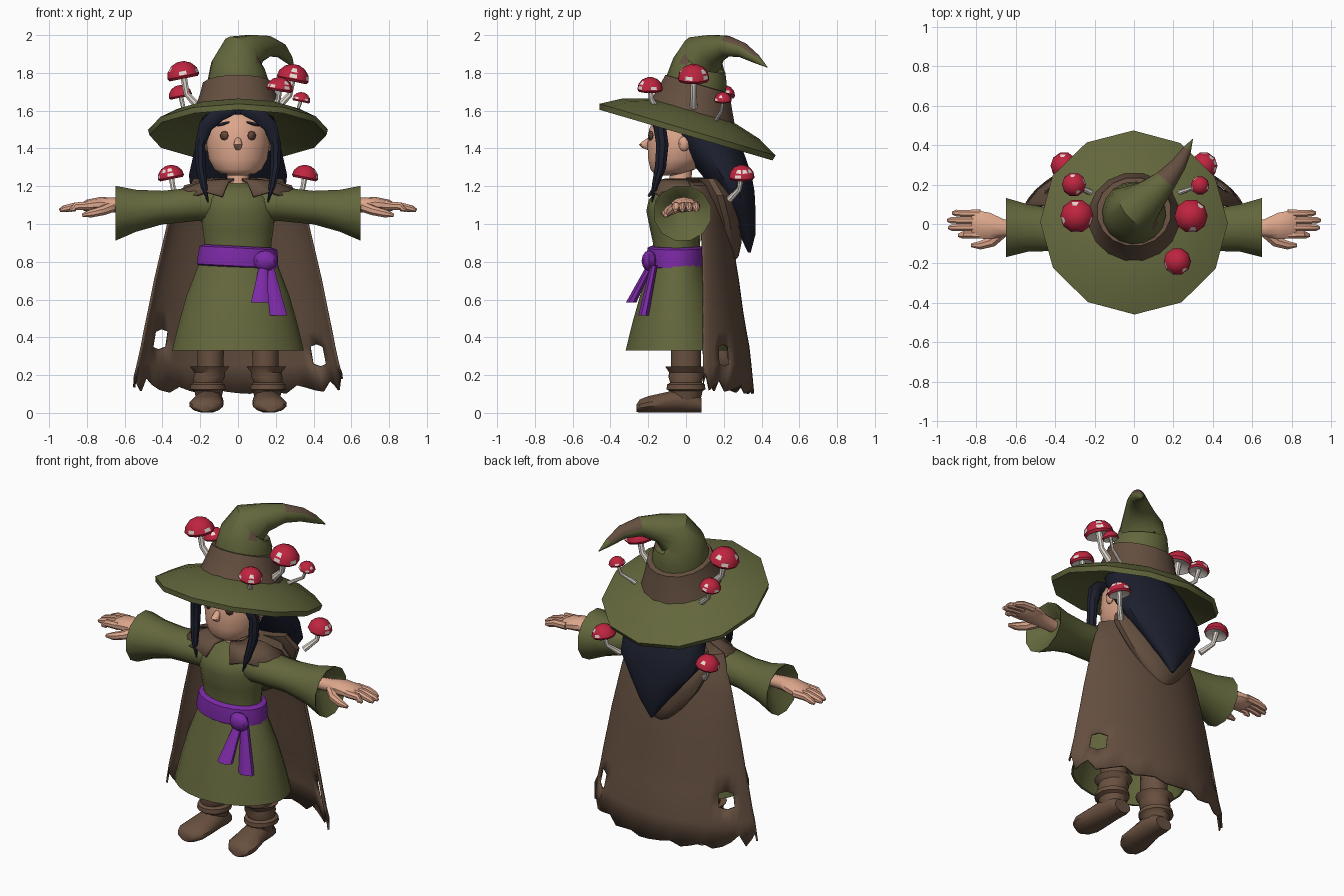
import bpy, bmesh, math, random
from mathutils import Vector, Matrix

random.seed(4)


def material(name, col):
    m = bpy.data.materials.new(name)
    m.diffuse_color = (*col, 1)
    return m


GREEN = material("olive cloth", (0.125, 0.135, 0.045))
CAPE = material("cape brown", (0.128, 0.078, 0.051))
BOOT = material("boot leather", (0.14, 0.08, 0.05))
SKIN = material("skin", (0.72, 0.38, 0.26))
HAIR = material("dark hair", (0.012, 0.014, 0.028))
PURPLE = material("purple sash", (0.20, 0.023, 0.38))
RED = material("mushroom red", (0.52, 0.018, 0.05))
WHITE = material("mushroom white", (0.80, 0.74, 0.67))
EYE = material("eye brown", (0.13, 0.06, 0.04))
X, Y, Z = Vector((1, 0, 0)), Vector((0, 1, 0)), Vector((0, 0, 1))


def finish(name, bm, *mats, solid=0):
    bmesh.ops.recalc_face_normals(bm, faces=bm.faces)
    me = bpy.data.meshes.new(name)
    bm.to_mesh(me)
    bm.free()
    ob = bpy.data.objects.new(name, me)
    bpy.context.collection.objects.link(ob)
    for m in mats:
        me.materials.append(m)
    if solid:
        mod = ob.modifiers.new("thickness", "SOLIDIFY")
        mod.thickness, mod.offset = solid, 0
    return ob


def tube(name, pts, *mats, n=12, ref=Y, axis=None, side=1, rule=None):
    """Loft elliptical rings (x, y, z, a, b) along a path; b lies along ref."""
    bm = bmesh.new()
    cs = [Vector(p[:3]) for p in pts]
    rings = []
    for i, p in enumerate(pts):
        t = axis or (cs[min(i + 1, len(cs) - 1)] - cs[max(i - 1, 0)]).normalized()
        u = t.cross(ref).normalized()
        v = u.cross(t)
        ring = []
        for k in range(n):
            ang = math.tau * (k + 0.5) / n
            co = cs[i] + u * p[3] * math.cos(ang) + v * p[4] * math.sin(ang)
            ring.append(bm.verts.new((co.x * side, co.y, co.z)))
        rings.append(ring)
    for i in range(len(rings) - 1):
        for k in range(n):
            a, b = rings[i], rings[i + 1]
            f = bm.faces.new((a[k], a[(k + 1) % n], b[(k + 1) % n], b[k]))
            f.material_index = rule(i, k) if rule else 0
    bm.faces.new(rings[0])
    bm.faces.new(rings[-1])
    return finish(name, bm, *mats)


def ball(name, c, r, mat, seg=16):
    bm = bmesh.new()
    bmesh.ops.create_uvsphere(bm, u_segments=seg, v_segments=seg // 2 + 2, radius=1)
    bm.transform(Matrix.Translation(c) @ Matrix.Diagonal((*r, 1)))
    return finish(name, bm, mat)


def sheet(name, rows, mat, thick, holes=()):
    bm = bmesh.new()
    vs = [[bm.verts.new(p) for p in row] for row in rows]
    for j in range(len(vs) - 1):
        for i in range(len(vs[0]) - 1):
            if (j, i) not in holes:
                bm.faces.new((vs[j][i], vs[j][i + 1], vs[j + 1][i + 1], vs[j + 1][i]))
    return finish(name, bm, mat, solid=thick)


# Torso, skirt and sash
tube("torso", [(0, -.05, .8, .18, .125), (0, -.05, .9, .18, .125), (0, -.055, .97, .19, .135),
               (0, -.06, 1.07, .2, .15), (0, -.055, 1.13, .19, .142), (0, -.035, 1.19, .14, .1),
               (0, -.02, 1.22, .07, .06)], GREEN, n=18, axis=Z)
tube("skirt", [(0, -.05, .85, .185, .13), (0, -.05, .75, .225, .155), (0, -.05, .62, .275, .195),
               (0, -.05, .48, .315, .235), (0, -.05, .33, .352, .272), (0, -.05, .332, .342, .262),
               (0, -.05, .5, .295, .215)], GREEN, n=24, axis=Z)
sash = tube("sash", [(0, 0, -.06, .2, .14), (0, 0, -.05, .219, .155), (0, 0, .0, .215, .156),
                     (0, 0, .045, .208, .15), (0, 0, .055, .185, .13)], PURPLE, n=20, axis=Z)
sash.data.transform(Matrix.Translation((0, -.055, .828)) @ Matrix.Rotation(.05, 4, 'Y'))
ball("sash_knot", (.145, -.195, .805), (.064, .04, .055), PURPLE, 8)
for a, b in (((.135, -.19, .78), (.115, -.29, .585)), ((.165, -.17, .78), (.215, -.225, .515))):
    m = [(p + q) / 2 for p, q in zip(a, b)]
    tube("sash_tail", [(*a, .025, .02), (*m, .037, .025), (*b, .05, .03)], PURPLE, n=8, axis=Z)

# Arms, hands and boots, mirrored
for s in (1, -1):
    tube("sleeve", [(.1, -.05, 1.1, .1, .09), (.22, -.045, 1.105, .12, .092), (.4, -.03, 1.087, .11, .092),
                    (.54, -.02, 1.07, .125, .115), (.648, -.018, 1.057, .155, .15),
                    (.642, -.018, 1.057, .143, .138), (.57, -.02, 1.08, .06, .06)],
         GREEN, n=12, ref=Z, axis=X, side=s)
    tube("palm", [(.55, -.025, 1.095, .038, .034), (.66, -.02, 1.1, .046, .04), (.73, -.01, 1.103, .07, .04),
                  (.8, -.002, 1.097, .075, .032), (.825, 0, 1.094, .062, .02)], SKIN, n=10, ref=Z, axis=X, side=s)
    for y, tip in ((-.054, .89), (-.018, .94), (.018, .945), (.053, .92)):
        tube("finger", [(.78, y, 1.097, .022, .024), (.86, y, 1.094, .02, .022),
                        (tip - .02, y * 1.05, 1.08, .018, .018), (tip, y * 1.05, 1.072, .009, .009)],
             SKIN, n=8, ref=Z, side=s)
    tube("thumb", [(.67, -.045, 1.09, .03, .03), (.72, -.09, 1.07, .028, .026),
                   (.78, -.108, 1.055, .023, .022), (.825, -.108, 1.046, .01, .01)],
         SKIN, n=8, ref=Z, side=s)
    tube("leg", [(.145, 0, .2, .07, .08), (.145, 0, .45, .075, .085)], BOOT, n=12, axis=Z, side=s)
    tube("boot_shaft", [(.155, 0, .06, .064, .075), (.155, 0, .115, .078, .088), (.16, 0, .125, .096, .103),
                        (.16, 0, .15, .094, .1), (.16, 0, .16, .076, .084), (.152, 0, .19, .085, .093),
                        (.15, 0, .215, .083, .09), (.15, 0, .245, .107, .11), (.15, 0, .232, .075, .08)],
         BOOT, n=14, axis=Z, side=s)
    tube("boot_foot", [(.15, .082, .04, .055, .04), (.15, .05, .055, .068, .055), (.152, -.03, .065, .073, .065),
                       (.16, -.12, .054, .085, .054), (.168, -.2, .045, .092, .045),
                       (.173, -.245, .036, .07, .036), (.174, -.262, .025, .035, .02)],
         BOOT, n=12, ref=Z, axis=-Y, side=s)

# Cape with ragged hem and six-sided torn holes
N = 26
levels = [(1.24, .13, .0, .12), (1.2, .28, .03, .17), (1.1, .335, .07, .2), (1.0, .37, .08, .22),
          (.85, .405, .085, .25), (.7, .44, .088, .275), (.55, .47, .09, .295), (.43, .495, .09, .315),
          (.35, .51, .09, .33), (.26, .53, .09, .34), (.15, .55, .09, .355)]
rows = []
for j, (z, w, yf, yb) in enumerate(levels):
    row = []
    for i in range(N + 1):
        a = math.pi * (i / N - .5)
        c = max(0, math.cos(a))
        rag = 0
        if j == len(levels) - 1:
            rag = (-.015, .05, .015, -.02, .07, .03, 0)[i % 7] * (1 - .75 * c * c) - .045 * c
        if (j, i) in ((7, 5), (8, N - 5)):
            rag = .014
        if (j, i) in ((8, 5), (9, N - 5)):
            rag = -.014
        row.append((w * math.sin(a), yf + (yb - yf) * c ** 1.45, z + rag))
    rows.append(row)
sheet("cape", rows, CAPE, .012, holes={(7, 4), (7, 5), (8, N - 6), (8, N - 5)})
tube("hood", [(0, .13, 1.24, .24, .08), (0, .18, 1.15, .29, .085), (0, .215, 1.02, .23, .075),
              (0, .235, .9, .14, .06), (0, .24, .83, .07, .04), (0, .24, .8, .02, .015)],
     CAPE, n=16, axis=Z)

# Collar flaps, open at the throat
rows = []
for r, (rx, ry, z) in enumerate(((.08, .075, 1.235), (.18, .13, 1.222), (.3, .175, 1.18))):
    row = []
    for i in range(19):
        a = math.radians(-74 + 328 * i / 18)
        point = (.035 * (i in (0, 2, 16, 18)) + .01 * (i in (1, 17))) * (r == 2)
        row.append((rx * math.cos(a), -.03 + ry * math.sin(a), z - point))
    rows.append(row)
sheet("collar", rows, CAPE, .014)

# Head and face
tube("neck", [(0, -.025, 1.19, .065, .065), (0, -.03, 1.24, .06, .06), (0, -.02, 1.32, .055, .06)],
     SKIN, n=12, axis=Z)
tube("head", [(0, -.1, 1.257, .05, .045), (0, -.09, 1.266, .09, .08), (0, -.07, 1.29, .128, .12),
              (0, -.045, 1.345, .157, .157), (0, -.033, 1.42, .168, .173), (0, -.03, 1.5, .162, .168),
              (0, -.03, 1.56, .13, .14), (0, -.03, 1.61, .06, .07)], SKIN, n=20, axis=Z)
tube("nose", [(0, -.185, 1.46, .012, .012), (0, -.206, 1.437, .02, .024), (0, -.22, 1.42, .024, .03),
              (0, -.21, 1.402, .018, .02), (0, -.195, 1.392, .01, .01)], SKIN, n=10, axis=Z)


def face_plate(name, cx, cz, rx, rz, tilt, mat, head_rx, head_ry):
    bm = bmesh.new()
    vs = []
    for k in range(8):
        a = math.tau * k / 8
        x = cx + rx * math.cos(a)
        z = cz + rz * math.sin(a) + tilt * (x - cx)
        vs.append(bm.verts.new((x, -.034 - head_ry * math.sqrt(1 - (x / head_rx) ** 2), z)))
    bm.faces.new(vs)
    finish(name, bm, mat, solid=.007)


for s in (1, -1):
    face_plate("eye", s * .073, 1.468, .021, .025, 0, EYE, .166, .172)
    face_plate("eyebrow", s * .08, 1.53, .035, .008, -.3 * s, HAIR, .148, .157)
    ball("ear", (s * .168, -.01, 1.425), (.018, .03, .04), SKIN, 8)
    tube("front_lock", [(.02, -.17, 1.61, .03, .02), (.1, -.17, 1.585, .045, .03), (.17, -.14, 1.52, .04, .035),
                        (.2, -.125, 1.42, .03, .035), (.198, -.135, 1.3, .027, .032),
                        (.18, -.165, 1.2, .02, .018), (.158, -.18, 1.115, .003, .003)],
         HAIR, n=8, side=s)

# Long back hair sweeping to a point
tube("back_hair", [(0, .01, 1.61, .18, .17), (0, .05, 1.52, .205, .165), (0, .14, 1.39, .235, .165),
                   (0, .215, 1.26, .265, .135), (0, .26, 1.17, .255, .105), (0, .295, 1.06, .17, .075),
                   (0, .325, .95, .085, .045), (0, .335, .85, .008, .008)], HAIR, n=16, axis=Z)

# Hat: tilted brim, band and curled crown
tilt = Matrix.Translation((0, .005, 1.49)) @ Matrix.Rotation(-.285, 4, 'X')
brim = tube("hat_brim", [(0, 0, .12, .2, .2), (0, 0, .108, .25, .25), (0, 0, .07, .37, .38),
                         (0, 0, .01, .475, .487), (0, 0, -.02, .468, .478), (0, 0, .03, .36, .37),
                         (0, 0, .07, .2, .2)], GREEN, n=12, axis=Z)
brim.data.transform(Matrix.Rotation(math.radians(15), 4, 'Z'))
brim.data.transform(tilt)
band = tube("hat_band", [(0, 0, .085, .245, .245), (0, 0, .12, .23, .23), (0, -.01, .2, .203, .2),
                         (0, -.015, .255, .19, .182), (0, -.015, .258, .14, .14)], CAPE, n=16, axis=Z)
band.data.transform(tilt)
tube("hat_crown", [(0, .05, 1.66, .155, .155), (0, .055, 1.76, .162, .162), (.0, .07, 1.84, .143, .143),
                   (.02, .09, 1.895, .122, .122), (.085, .145, 1.925, .08, .088), (.16, .22, 1.942, .055, .06),
                   (.225, .3, 1.92, .04, .04), (.265, .37, 1.875, .025, .025), (.297, .43, 1.83, .002, .002)],
     GREEN, CAPE, n=16, ref=Vector((-.78, .62, 0)),
     rule=lambda i, k: int((i in (5, 6) and k in (0, 1, 2, 13, 14, 15)) or (i == 2 and k in (8, 11))))


# Mushrooms: domed spotted cap, pale gills and bent stem
def mushroom(cap, r, base, lean):
    c, b = Vector(cap), Vector(base)
    bm = bmesh.new()
    n, prof = 10, ((.15, .08), (.88, -.18), (1, -.02), (.92, .35), (.62, .7), (.22, .88))
    rings = [[bm.verts.new((r * q * math.cos(math.tau * k / n), r * q * math.sin(math.tau * k / n), r * h))
              for k in range(n)] for q, h in prof]
    dome = []
    for i in range(len(rings) - 1):
        for k in range(n):
            f = bm.faces.new((rings[i][k], rings[i][(k + 1) % n], rings[i + 1][(k + 1) % n], rings[i + 1][k]))
            f.material_index = int(i == 0)
            if i in (2, 3):
                dome.append(f)
    bm.faces.new(rings[0]).material_index = 1
    bm.faces.new(rings[-1])
    bmesh.ops.recalc_face_normals(bm, faces=bm.faces)
    spots = random.sample(dome, 5)
    bmesh.ops.inset_individual(bm, faces=spots, thickness=r * .1)
    for f in spots:
        f.material_index = 1
    bm.transform(Matrix.Translation(c) @ Matrix.Rotation(lean, 4, 'Y'))
    finish("mushroom_cap", bm, RED, WHITE)
    mid = Vector((c.x * .8 + b.x * .2, c.y * .8 + b.y * .2, c.z * .45 + b.z * .55))
    w = r * .22
    tube("mushroom_stem", [(*(c + Z * r * .1), w, w), (*mid, w * .9, w * .9), (*b, w * 1.2, w * 1.2)], WHITE, n=8)


mushroom((-.29, .04, 1.785), .086, (-.2, .04, 1.61), -.2)
mushroom((-.305, .2, 1.68), .062, (-.22, .16, 1.55), -.2)
mushroom((.29, .04, 1.77), .086, (.2, .04, 1.61), .2)
mushroom((.335, .195, 1.655), .048, (.23, .16, 1.55), .2)
mushroom((.22, -.19, 1.715), .07, (.19, -.16, 1.62), .15)
for s in (1, -1):
    mushroom((s * .355, .295, 1.25), .07, (s * .29, .23, 1.13), s * .2)

# Smooth shading with crisp edges
bpy.ops.object.select_all(action='SELECT')
bpy.context.view_layer.objects.active = brim
bpy.ops.object.shade_smooth_by_angle(angle=math.radians(40))
